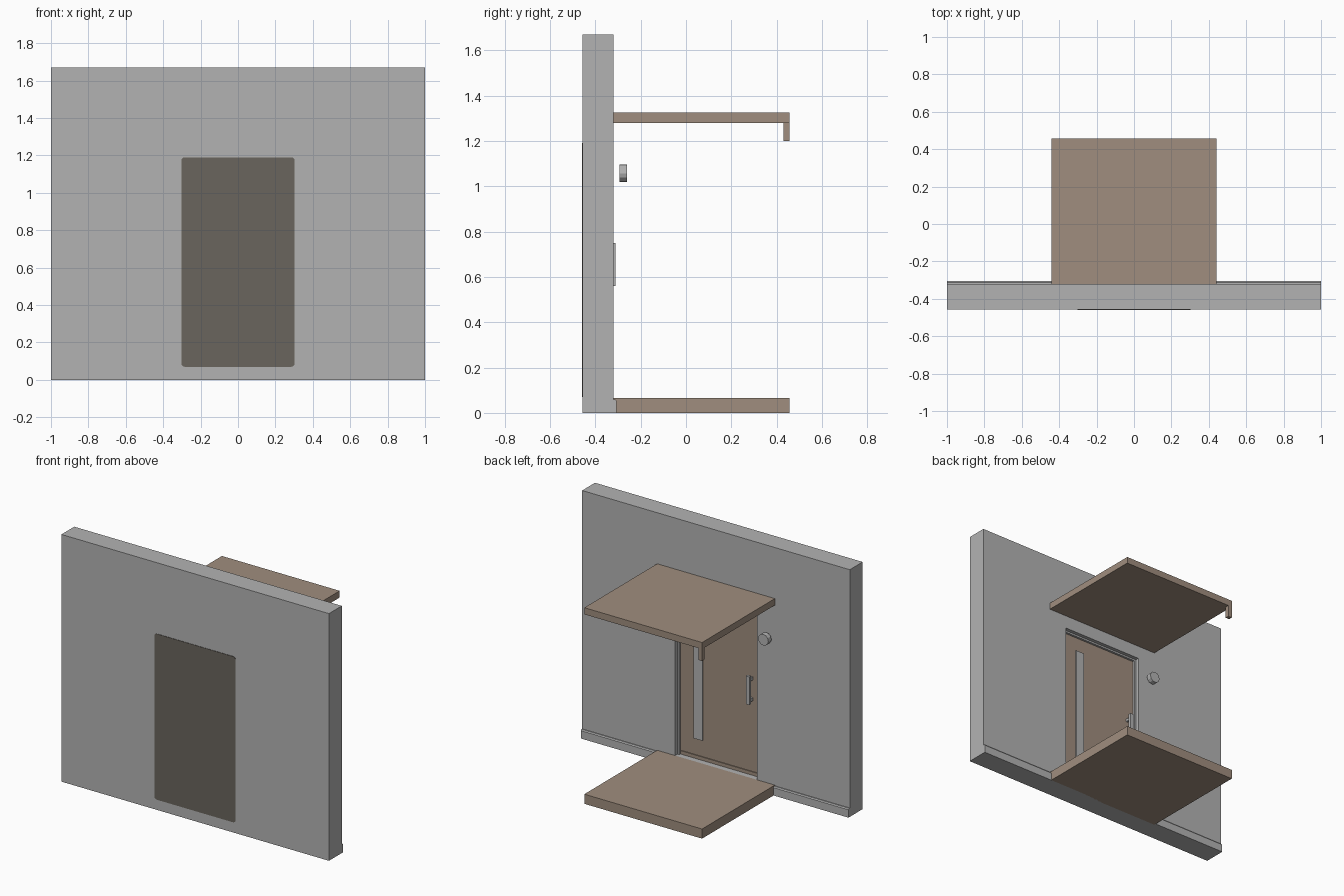
import bpy
import bmesh
import math
from mathutils import Matrix, Vector

cube = bpy.data.objects.get("Cube")
if cube:
    bpy.data.objects.remove(cube, do_unlink=True)


def material(name, r, g, b):
    m = bpy.data.materials.new(name)
    m.use_nodes = True
    m.diffuse_color = (r, g, b, 1)
    m.node_tree.nodes["Principled BSDF"].inputs["Base Color"].default_value = (r, g, b, 1)
    return m


GREY = material("wall grey", 0.45, 0.45, 0.45)
TAN = material("warm tan", 0.35, 0.27, 0.21)
DARK = material("dark taupe", 0.144, 0.13, 0.109)


def finish(name, bm, mat):
    bmesh.ops.recalc_face_normals(bm, faces=bm.faces)
    mesh = bpy.data.meshes.new(name)
    bm.to_mesh(mesh)
    bm.free()
    mesh.materials.append(mat)
    obj = bpy.data.objects.new(name, mesh)
    bpy.context.scene.collection.objects.link(obj)
    return obj


def box(name, mat, x, y, z, round_y=0):
    """Box from (low, high) ranges; round_y rounds the edges running along y."""
    bm = bmesh.new()
    bmesh.ops.create_cube(bm, size=1)
    for v in bm.verts:
        v.co = Vector([(a + b) / 2 + c * (b - a) for (a, b), c in zip((x, y, z), v.co)])
    if round_y:
        edges = [e for e in bm.edges if abs(e.verts[0].co.y - e.verts[1].co.y) > 1e-5]
        bmesh.ops.bevel(bm, geom=edges, offset=round_y, segments=4, profile=0.5, affect='EDGES')
    return finish(name, bm, mat)


WALL_BACK = -0.32
WALL_FRONT = -0.457
DOOR_FACE = -0.36
HALF = 0.305

# Wall with a recess for the door
wall = box("wall", GREY, (-1, 1), (WALL_FRONT, WALL_BACK), (0, 1.67))
cutter = box("door_recess_cutter", GREY, (-HALF, HALF), (-0.40, -0.2), (0.065, 1.19))
cutter.hide_render = True
cutter.hide_viewport = True
cut = wall.modifiers.new("door recess", 'BOOLEAN')
cut.object = cutter
cut.operation = 'DIFFERENCE'
cut.solver = 'EXACT'

# Skirting with a chamfered upper edge
bm = bmesh.new()
profile = [(WALL_BACK, 0), (-0.306, 0), (-0.306, 0.053), (-0.312, 0.06), (WALL_BACK, 0.06)]
face = bm.faces.new([bm.verts.new((-1, y, z)) for y, z in profile])
side = bmesh.ops.extrude_face_region(bm, geom=[face])["geom"]
bmesh.ops.translate(bm, vec=(2, 0, 0), verts=[g for g in side if isinstance(g, bmesh.types.BMVert)])
finish("skirting", bm, GREY)

# Door leaf, rail, glass strip and the rounded panel on the other side
box("door", TAN, (-HALF, HALF), (-0.40, DOOR_FACE), (0.065, 1.19))
box("door_bottom_rail", TAN, (-0.29, 0.29), (DOOR_FACE, -0.354), (0.067, 0.09))
box("door_glass", GREY, (0.124, 0.19), (DOOR_FACE, -0.353), (0.2, 1.08))
box("front_door_panel", DARK, (-0.303, 0.303), (-0.46, WALL_FRONT), (0.07, 1.19), 0.018)

# Thin frame around the door
for name, x in (("left_jamb", (0.293, HALF)), ("right_jamb", (-HALF, -0.293))):
    box(name, GREY, x, (DOOR_FACE, -0.345), (0.065, 1.19))
box("frame_head", GREY, (-0.293, 0.293), (DOOR_FACE, -0.345), (1.178, 1.19))

# Pull handle on two short stems
box("handle_bar", GREY, (-0.256, -0.23), (-0.33, -0.31), (0.56, 0.75))
for name, z in (("lower_handle_stem", 0.58), ("upper_handle_stem", 0.72)):
    box(name, GREY, (-0.25, -0.236), (DOOR_FACE, -0.33), (z - 0.01, z + 0.01))

# Step and canopy with a small downspout
box("step", TAN, (-0.44, 0.44), (WALL_BACK, 0.457), (0, 0.065))
box("canopy", TAN, (-0.44, 0.44), (WALL_BACK, 0.457), (1.28, 1.325))
box("downspout", TAN, (-0.44, -0.412), (0.43, 0.457), (1.2, 1.28))

# Round wall lamp
bm = bmesh.new()
place = Matrix.Translation((-0.395, -0.277, 1.057)) @ Matrix.Rotation(math.pi / 2, 4, 'X')
bmesh.ops.create_cone(bm, cap_ends=True, segments=12, radius1=0.038, radius2=0.038,
                      depth=0.034, matrix=place)
finish("wall_lamp", bm, GREY)
